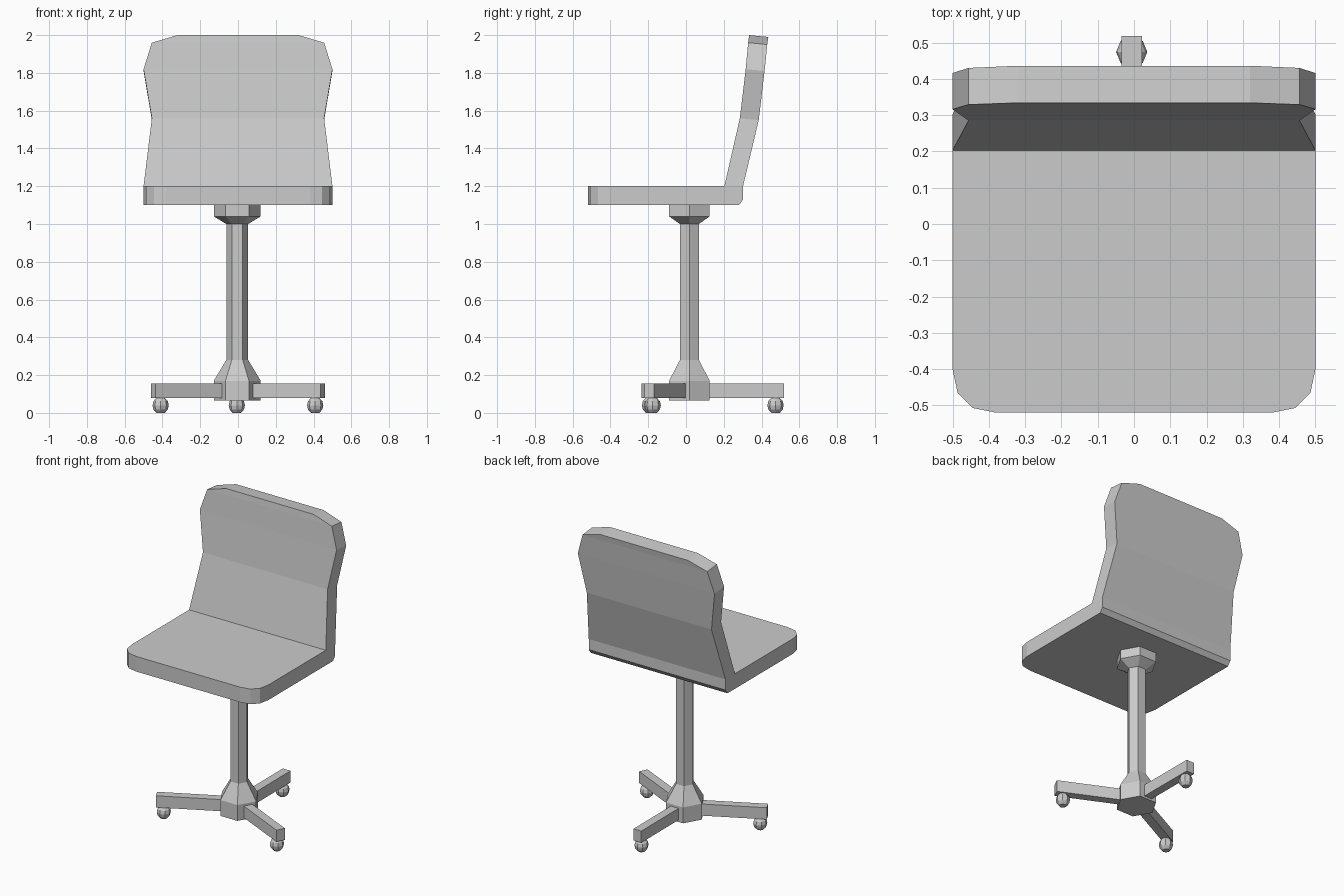
import bpy, bmesh, math
from mathutils import Matrix, Vector

if "Cube" in bpy.data.objects:
    bpy.data.objects.remove(bpy.data.objects["Cube"])

CX, CY = -0.004, 0.018          # axis of the pedestal


def finish(name, bm):
    bmesh.ops.remove_doubles(bm, verts=bm.verts, dist=1e-5)
    bmesh.ops.recalc_face_normals(bm, faces=bm.faces)
    mesh = bpy.data.meshes.new(name)
    bm.to_mesh(mesh)
    bm.free()
    obj = bpy.data.objects.new(name, mesh)
    bpy.context.collection.objects.link(obj)
    return obj


def loft(name, rings):
    """Skin a list of equally long vertex rings and cap both ends."""
    bm = bmesh.new()
    loops = [[bm.verts.new(p) for p in ring] for ring in rings]
    for a, b in zip(loops, loops[1:]):
        n = len(a)
        for i in range(n):
            j = (i + 1) % n
            bm.faces.new((a[i], a[j], b[j], b[i]))
    bm.faces.new(loops[0])
    bm.faces.new(loops[-1])
    return finish(name, bm)


def turned(name, x, y, sides, profile):
    """Low-poly turned part from (radius, z) pairs, one corner on +x."""
    steps = [2 * math.pi * i / sides for i in range(sides)]
    return loft(name, [[(x + r * math.cos(a), y + r * math.sin(a), z) for a in steps]
                       for r, z in profile])


# Seat and backrest shell: half width, sitting side (y, z), underside (y, z)
stations = [
    (0.38, (-0.52, 1.2), (-0.52, 1.1)),
    (0.445, (-0.507, 1.2), (-0.507, 1.1)),
    (0.486, (-0.466, 1.2), (-0.466, 1.1)),
    (0.50, (-0.40, 1.2), (-0.40, 1.1)),
    (0.50, (0.203, 1.2), (0.28, 1.1)),
    (0.50, (0.203, 1.2), (0.302, 1.13)),
    (0.50, (0.203, 1.2), (0.302, 1.2)),
    (0.456, (0.285, 1.56), (0.385, 1.55)),
    (0.50, (0.316, 1.82), (0.416, 1.81)),
    (0.456, (0.329, 1.96), (0.43, 1.95)),
    (0.32, (0.334, 2.0), (0.436, 1.99)),
]
loft("seat_shell", [[(-w, *t), (w, *t), (w, *u), (-w, *u)] for w, t, u in stations])

# Hexagonal pedestal with flared hub and collar
turned("pedestal", CX, CY, 6, [(0.124, 0.065), (0.124, 0.17), (0.058, 0.28),
                               (0.058, 1.0), (0.124, 1.04), (0.124, 1.1)])

# Three legs, each with a caster ball
for name, degrees in (("right", -25.2), ("left", 207.2), ("back", 90.3)):
    turn = Matrix.Translation((CX, CY, 0)) @ Matrix.Rotation(math.radians(degrees), 4, 'Z')
    rings = [[turn @ Vector((d, s, z)) for s, z in
              ((-0.0285, 0.078), (0.0285, 0.078), (0.0285, 0.155), (-0.0285, 0.155))]
             for d in (0.05, 0.50)]
    loft(name + "_leg", rings)
    c = turn @ Vector((0.456, 0, 0))
    turned(name + "_caster", c.x, c.y, 8, [(0.022, 0.0), (0.038, 0.018), (0.043, 0.04),
                                           (0.038, 0.062), (0.022, 0.08)])
